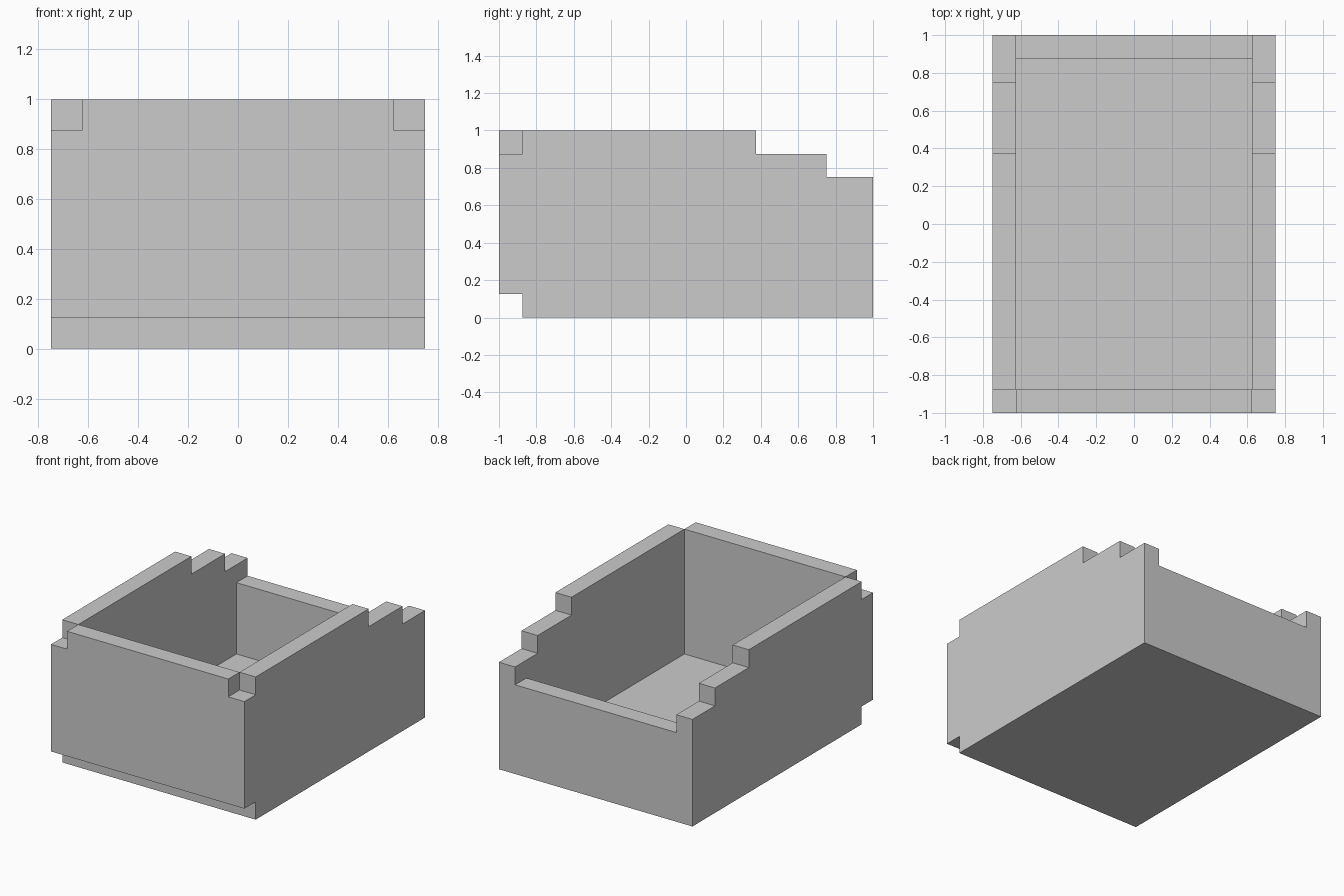
import bpy
import bmesh
from mathutils import Vector

cube = bpy.data.objects.get("Cube")
if cube:
    bpy.data.objects.remove(cube, do_unlink=True)

W, T = 0.75, 0.125          # half width, wall thickness
INNER = W - T

grey = bpy.data.materials.new("plain grey")
grey.use_nodes = True
colour = (0.6, 0.6, 0.6, 1)
grey.diffuse_color = colour
grey.node_tree.nodes["Principled BSDF"].inputs["Base Color"].default_value = colour


def add_object(name, bm):
    bmesh.ops.recalc_face_normals(bm, faces=bm.faces[:])
    mesh = bpy.data.meshes.new(name)
    bm.to_mesh(mesh)
    bm.free()
    mesh.materials.append(grey)
    obj = bpy.data.objects.new(name, mesh)
    bpy.context.collection.objects.link(obj)
    return obj


def extruded_profile(name, points, half_width):
    """Extrude a (y, z) side outline across the full width."""
    bm = bmesh.new()
    face = bm.faces.new([bm.verts.new((-half_width, y, z)) for y, z in points])
    ext = bmesh.ops.extrude_face_region(bm, geom=[face])["geom"]
    verts = [g for g in ext if isinstance(g, bmesh.types.BMVert)]
    bmesh.ops.translate(bm, verts=verts, vec=(2 * half_width, 0, 0))
    return add_object(name, bm)


def box(name, low, high):
    low, high = Vector(low), Vector(high)
    bm = bmesh.new()
    bmesh.ops.create_cube(bm, size=1)
    bmesh.ops.scale(bm, vec=high - low, verts=bm.verts[:])
    bmesh.ops.translate(bm, vec=(low + high) / 2, verts=bm.verts[:])
    return add_object(name, bm)


def cut(target, cutter):
    cutter.hide_render = True
    mod = target.modifiers.new("cut", 'BOOLEAN')
    mod.operation = 'DIFFERENCE'
    mod.solver = 'EXACT'
    mod.object = cutter
    bpy.context.view_layer.objects.active = target
    bpy.ops.object.modifier_apply(modifier=mod.name)
    bpy.data.objects.remove(cutter, do_unlink=True)


# Solid body: stepped at the back top, lipped at the front bottom
body = extruded_profile("open_box", [
    (T - 1, 0), (1, 0), (1, 0.75), (0.75, 0.75), (0.75, 1 - T),
    (0.375, 1 - T), (0.375, 1), (-1, 1), (-1, T), (T - 1, T)], W)

# Cavity, with the back wall lowered between the side walls
cut(body, extruded_profile("cavity", [
    (T - 1, T), (1 - T, T), (1 - T, 0.625), (1.2, 0.625),
    (1.2, 1.2), (T - 1, 1.2)], INNER))

# Notches in the two front top corners
for side in (-1, 1):
    x0, x1 = sorted((side * INNER, side * 0.9))
    cut(body, box("corner_notch", (x0, -1.2, 1 - T), (x1, T - 1, 1.2)))
